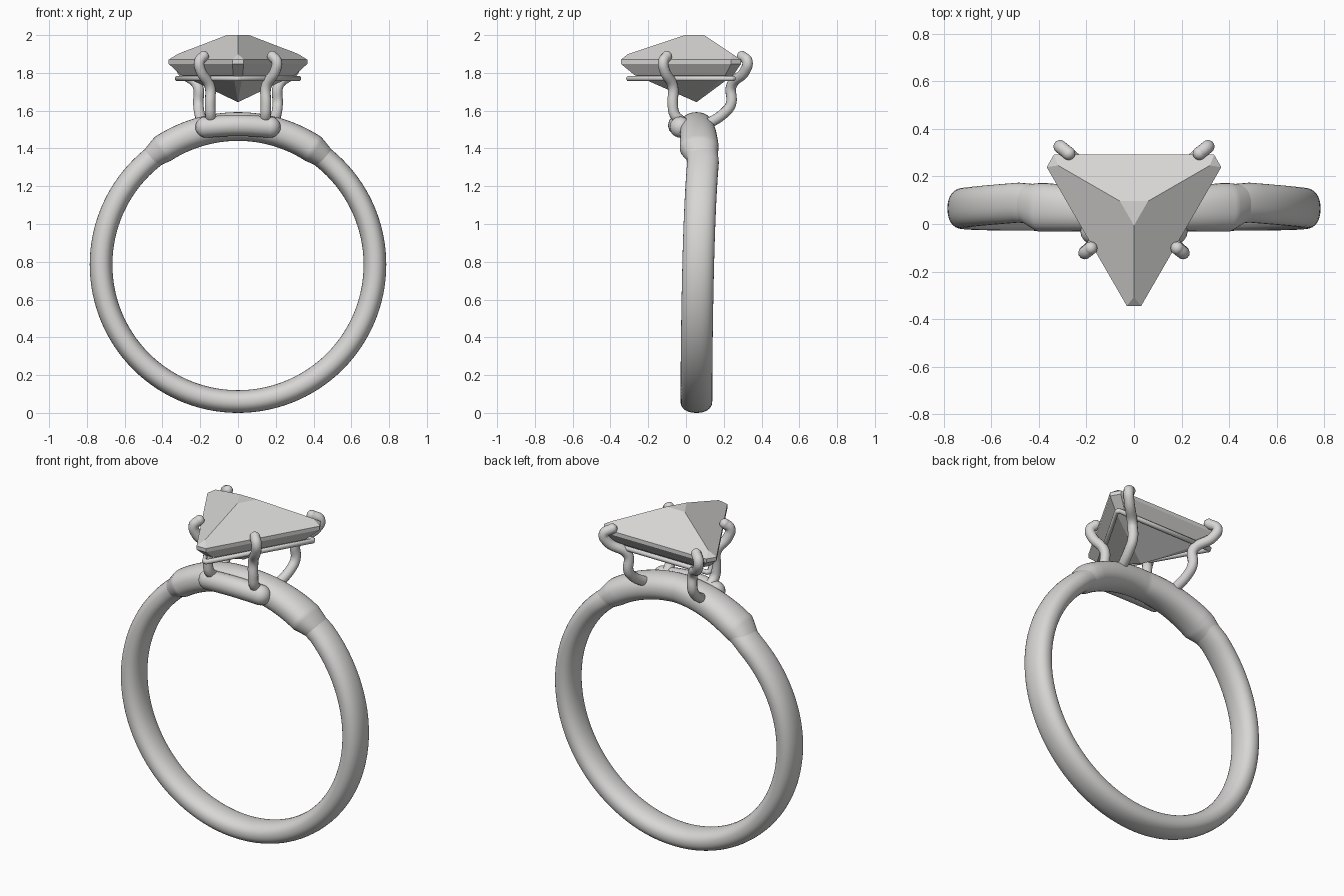
import bpy, bmesh
from math import sin, cos, radians, copysign, tau
from mathutils import Vector

cube = bpy.data.objects.get("Cube")
if cube:
    bpy.data.objects.remove(cube, do_unlink=True)

silver = bpy.data.materials.new("silver_grey")
silver.use_nodes = True
GREY = (0.68, 0.675, 0.665, 1)
silver.diffuse_color = GREY
silver.node_tree.nodes["Principled BSDF"].inputs["Base Color"].default_value = GREY

HOOP_Z = 0.785    # height of the hoop centre
GEM_Y = 0.062     # centre of the triangular stone


def finish(name, bm, smooth):
    bmesh.ops.recalc_face_normals(bm, faces=bm.faces)
    mesh = bpy.data.meshes.new(name)
    bm.to_mesh(mesh)
    bm.free()
    mesh.materials.append(silver)
    for p in mesh.polygons:
        p.use_smooth = smooth
    obj = bpy.data.objects.new(name, mesh)
    bpy.context.collection.objects.link(obj)
    return obj


def section(a, radius, half_r, y, half_y, sides=32):
    """Rounded cross-section of the hoop at angle a from the top."""
    ring = []
    for i in range(sides):
        t = tau * i / sides
        u, v = (copysign(abs(f) ** 0.9, f) for f in (cos(t), sin(t)))
        r = radius + half_r * u
        ring.append((r * sin(a), y + half_y * v, HOOP_Z + r * cos(a)))
    return ring


def loft(name, rings, closed):
    bm = bmesh.new()
    loops = [[bm.verts.new(p) for p in ring] for ring in rings]
    n = len(loops[0])
    pairs = list(zip(loops, loops[1:])) + ([(loops[-1], loops[0])] if closed else [])
    for a, b in pairs:
        for i in range(n):
            j = (i + 1) % n
            bm.faces.new((a[i], a[j], b[j], b[i]))
    if not closed:
        bm.faces.new(loops[0])
        bm.faces.new(loops[-1])
    return finish(name, bm, True)


def tube(name, points, radius, cyclic=False, kind='BEZIER'):
    """Round wire along a path, with ball ends when open."""
    curve = bpy.data.curves.new(name, 'CURVE')
    curve.dimensions = '3D'
    curve.bevel_depth = radius
    curve.bevel_resolution = 4
    curve.resolution_u = 8
    spline = curve.splines.new(kind)
    pts = spline.bezier_points if kind == 'BEZIER' else spline.points
    pts.add(len(points) - 1)
    for p, co in zip(pts, points):
        if kind == 'BEZIER':
            p.co = co
            p.handle_left_type = p.handle_right_type = 'AUTO'
        else:
            p.co = (*co, 1)
    spline.use_cyclic_u = cyclic
    temp = bpy.data.objects.new(name + "_path", curve)
    bpy.context.collection.objects.link(temp)
    bpy.context.view_layer.update()
    mesh = bpy.data.meshes.new_from_object(
        temp.evaluated_get(bpy.context.evaluated_depsgraph_get()))
    bm = bmesh.new()
    bm.from_mesh(mesh)
    bpy.data.objects.remove(temp, do_unlink=True)
    bpy.data.meshes.remove(mesh)
    if not cyclic:
        for end in (points[0], points[-1]):
            ball = bmesh.ops.create_uvsphere(bm, u_segments=16, v_segments=10, radius=radius)
            bmesh.ops.translate(bm, verts=ball["verts"], vec=end)
    for f in bm.faces:
        f.material_index = 0
    return finish(name, bm, True)


# Hoop: sways backward towards the shoulders
def band_y(deg):
    if deg < 42:
        return 0.055 + 0.035 * deg / 42
    return 0.055 + 0.035 * (1 - (deg - 42) / 138) ** 3


band = []
for i in range(120):
    deg = i * 3
    band.append(section(radians(deg), 0.725, 0.06, band_y(min(deg, 360 - deg)), 0.084))
loft("band", band, True)

# Thicker saddle over the top, tapering into the hoop at both shoulders
saddle = []
for deg in range(-41, 42):
    k = min(abs(deg) / 30, 1)
    t = max(0, (abs(deg) - 33) / 8)
    saddle.append(section(radians(deg), 0.731 - 0.006 * t, 0.076 - 0.024 * t,
                          0.055 + 0.015 * k + 0.019 * t,
                          0.085 + 0.017 * k - 0.028 * t))
loft("saddle", saddle, False)

# Swelling along the front of the saddle, carrying the front prongs
tube("front_bridge", [(-0.17, -0.03, 1.513), (0, -0.04, 1.522), (0.17, -0.03, 1.513)], 0.056)

# Four prongs, mirrored left and right
FRONT = [(0.14, -0.02, 1.54), (0.146, -0.06, 1.58), (0.148, -0.07, 1.63),
         (0.15, -0.07, 1.73), (0.197, -0.112, 1.81), (0.205, -0.12, 1.86),
         (0.182, -0.102, 1.888)]
BACK = [(0.18, 0.1, 1.52), (0.205, 0.205, 1.59), (0.21, 0.238, 1.635),
        (0.213, 0.24, 1.73), (0.295, 0.312, 1.81), (0.31, 0.325, 1.86),
        (0.275, 0.297, 1.888)]
for side, sx in (("left", 1), ("right", -1)):
    for place, path in (("front", FRONT), ("back", BACK)):
        tube(f"{place}_prong_{side}", [(sx * x, y, z) for x, y, z in path], 0.028)


# Triangle helpers: corner directions, and a triangle with clipped corners
CORNERS = [Vector((cos(radians(d)), sin(radians(d)), 0)) for d in (-90, 30, 150)]


def corner(i, r, z):
    return CORNERS[i % 3] * r + Vector((0, GEM_Y, z))


def clipped(r, z, cut=0.076):
    ring = []
    for i in range(3):
        c = corner(i, r, z)
        ring += [c.lerp(corner(i + 2, r, z), cut), c.lerp(corner(i + 1, r, z), cut)]
    return ring


# Gallery wire under the stone
wire = []
for i in range(3):
    c = corner(i, 0.378, 1.77)
    for j in (i + 2, i + 1):
        wire.append(c.lerp(corner(j, 0.378, 1.77), 0.02))
tube("gallery_wire", wire, 0.014, cyclic=True, kind='POLY')

# Faceted triangular stone: table, crown, girdle, chamfer and pavilion
bm = bmesh.new()
table = [bm.verts.new(corner(i, 0.068, 2.0)) for i in range(3)]
ridge = [bm.verts.new(corner(i, 0.068, 2.0).lerp(corner(i, 0.459, 1.87), 0.77))
         for i in range(3)]
top, low, under = ([bm.verts.new(p) for p in clipped(r, z)]
                   for r, z in ((0.459, 1.87), (0.459, 1.848), (0.38, 1.79)))
culet = bm.verts.new((0, GEM_Y - 0.006, 1.645))
bm.faces.new(table)
for i in range(3):
    j = (i + 1) % 3
    bm.faces.new((table[i], ridge[i], top[2 * i + 1], top[2 * j], ridge[j], table[j]))
    bm.faces.new((ridge[i], top[2 * i], top[2 * i + 1]))
for i in range(6):
    j = (i + 1) % 6
    bm.faces.new((top[i], low[i], low[j], top[j]))
    bm.faces.new((low[i], under[i], under[j], low[j]))
    bm.faces.new((under[i], culet, under[j]))
finish("gemstone", bm, False)
